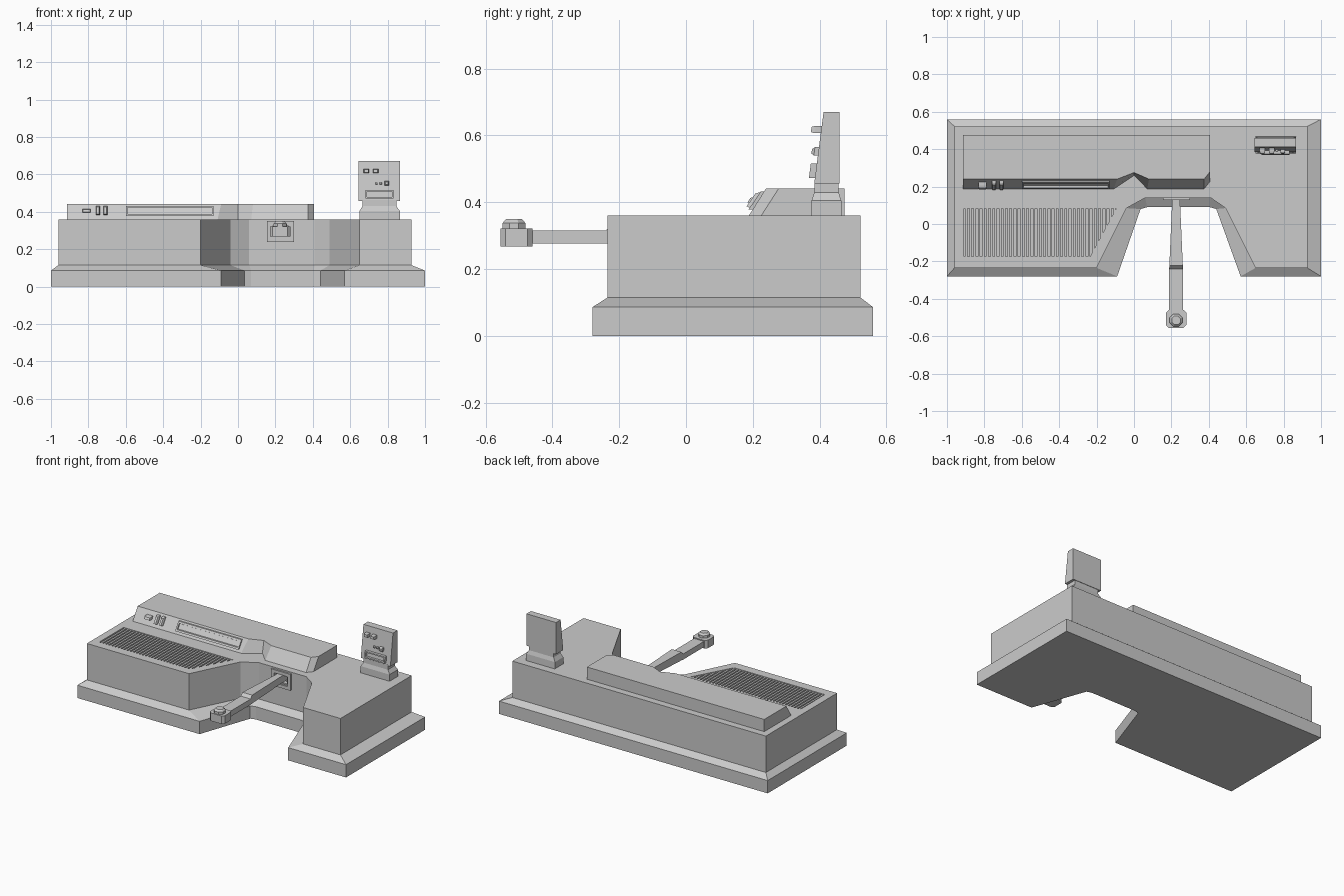
import bpy, bmesh, math

if "Cube" in bpy.data.objects:
    bpy.data.objects.remove(bpy.data.objects["Cube"])


def loft(name, rings):
    """Solid skinned through closed rings of equal point count, capped at both ends."""
    bm = bmesh.new()
    vs = [[bm.verts.new(p) for p in r] for r in rings]
    n = len(rings[0])
    for a, b in zip(vs, vs[1:]):
        for i in range(n):
            j = (i + 1) % n
            bm.faces.new((a[i], a[j], b[j], b[i]))
    bm.faces.new(vs[0][::-1])
    bm.faces.new(vs[-1])
    bmesh.ops.recalc_face_normals(bm, faces=bm.faces)
    me = bpy.data.meshes.new(name)
    bm.to_mesh(me)
    bm.free()
    ob = bpy.data.objects.new(name, me)
    bpy.context.collection.objects.link(ob)
    return ob


def at_z(pts, z):
    return [(x, y, z) for x, y in pts]


def rect(x0, x1, y0, y1, z):
    return at_z([(x0, y0), (x1, y0), (x1, y1), (x0, y1)], z)


def box(name, x0, x1, y0, y1, z0, z1):
    return loft(name, [rect(x0, x1, y0, y1, z0), rect(x0, x1, y0, y1, z1)])


def on_slope(name, slope, x0, x1, z0, z1, depth, inset=0.0):
    """Raised block on a front face leaning back; slope = (y, z, dy/dz)."""
    def ring(d, i):
        f = lambda z: slope[0] + slope[2] * (z - slope[1]) - d
        a, b = z0 + i, z1 - i
        return [(x0 + i, f(a), a), (x1 - i, f(a), a), (x1 - i, f(b), b), (x0 + i, f(b), b)]
    return loft(name, [ring(-0.01, 0), ring(depth * 0.6, 0), ring(depth, inset)])


def slope_frame(name, slope, x0, x1, z0, z1, depth, t):
    for part, a in (("bottom", (x0, x1, z0, z0 + t)), ("top", (x0, x1, z1 - t, z1)),
                    ("left", (x0, x0 + t, z0 + t, z1 - t)), ("right", (x1 - t, x1, z0 + t, z1 - t))):
        on_slope(f"{name}_{part}", slope, *a, depth)


def cut(ob, cutter):
    m = ob.modifiers.new("cut", 'BOOLEAN')
    m.operation, m.object, m.solver = 'DIFFERENCE', cutter, 'EXACT'
    bpy.context.view_layer.objects.active = ob
    bpy.ops.object.modifier_apply(modifier=m.name)
    bpy.data.objects.remove(cutter)


# Body on a wider sloped plinth, both with an operator bay cut out of the front
plinth = [(-1, -.28), (-.09, -.28), (.035, .08), (.07, .09), (.405, .09), (.44, .08),
          (.57, -.28), (1, -.28), (1, .56), (-1, .56)]
body = [(-.96, -.235), (-.2, -.235), (-.04, .085), (.06, .14), (.41, .14), (.49, .085),
        (.65, -.235), (.927, -.235), (.927, .522), (-.96, .522)]
desk = loft("desk_body", [at_z(plinth, 0), at_z(plinth, .086), at_z(body, .115), at_z(body, .36)])

# Recessed grille with slats, slanted on its right end
GX0, GX1, GXS, GY0, GY1 = -.91, -.095, -.235, -.175, .083
grille = [(GX0, GY0), (GXS, GY0), (GX1, GY1), (GX0, GY1)]
cut(desk, loft("grille_cutter", [at_z(grille, .338), at_z(grille, .4)]))


def grille_edge(x):
    return GY0 + max(0, x - GXS) * (GY1 - GY0) / (GX1 - GXS)


count = 36
pitch = (GX1 - GX0) / count
for i in range(count):
    a = GX0 + (i + .3) * pitch
    b = a + pitch * .55
    q = [(a, grille_edge(a)), (b, grille_edge(b)), (b, GY1), (a, GY1)]
    loft(f"grille_slat_{i}", [at_z(q, .335), at_z(q, .357)])

# Socket recess in the bay wall, with a frame
cut(desk, box("socket_cutter", .175, .28, .05, .19, .26, .335))
slope_frame("lever_socket", (.14, .3, 0), .155, .3, .24, .35, .012, .022)
slope_frame("lever_socket_inner", (.14, .3, 0), .172, .283, .257, .337, .004, .013)

# Raised console with a sloped, faceted front
low = [(-.915, .185), (-.11, .185), (0, .258), (.07, .185), (.375, .185), (.405, .222),
       (.405, .475), (-.915, .475)]
high = [(-.915, .24), (-.09, .24), (0, .275), (.08, .24), (.375, .24), (.405, .278),
        (.405, .475), (-.915, .475)]
loft("upper_console", [at_z(low, .355), at_z(high, .442)])

# Console controls
face = (.187, .36, .67)
slope_frame("console_display_frame", face, -.6, -.13, .378, .432, .012, .01)
on_slope("console_display", face, -.585, -.145, .392, .418, .003)
on_slope("console_button", face, -.832, -.788, .397, .416, .03, .003)
for i, x in enumerate((-.76, -.72)):
    on_slope(f"console_switch_{i}", face, x, x + .022, .384, .43, .024, .004)

# Small monitor on a stepped neck
loft("monitor_neck", [rect(.65, .865, .376, .467, .355), rect(.65, .865, .376, .465, .405),
                      rect(.665, .847, .384, .457, .43), rect(.665, .847, .384, .457, .462)])
loft("monitor_head", [rect(.645, .865, .384, .46, .457), rect(.645, .865, .412, .46, .671)])
screen = (.384, .457, .13)
slope_frame("monitor_slot_frame", screen, .682, .832, .472, .516, .018, .008)
on_slope("monitor_slot", screen, .692, .822, .482, .506, .006)
for i, x in enumerate((.672, .722)):
    on_slope(f"monitor_key_{i}", screen, x, x + .028, .607, .629, .03, .003)
for i, x in enumerate((.735, .757)):
    on_slope(f"monitor_stud_{i}", screen, x, x + .012, .546, .558, .012, .002)
on_slope("monitor_dial", screen, .782, .808, .54, .565, .02, .006)


# Control lever reaching forward out of the socket
def arm_ring(y, hw, z0, z1, c=.225):
    return [(c - hw, y, z0), (c + hw, y, z0), (c + hw, y, z1), (c - hw, y, z1)]


loft("lever_arm", [arm_ring(.185, .022, .283, .33), arm_ring(.1, .022, .283, .33),
                   arm_ring(-.222, .036, .278, .334), arm_ring(-.24, .037, .277, .315),
                   arm_ring(-.48, .037, .277, .315)])
head = [(.185, -.555), (.265, -.555), (.28, -.54), (.28, -.475), (.265, -.46), (.185, -.46),
        (.17, -.475), (.17, -.54)]
loft("lever_head", [at_z(head, .268), at_z(head, .322)])


def octagon(r, z):
    return [(.225 + r * math.cos(math.pi * (i + .5) / 4), -.515 + r * math.sin(math.pi * (i + .5) / 4), z)
            for i in range(8)]


loft("lever_knob", [octagon(.037, .318), octagon(.037, .338), octagon(.025, .35)])
